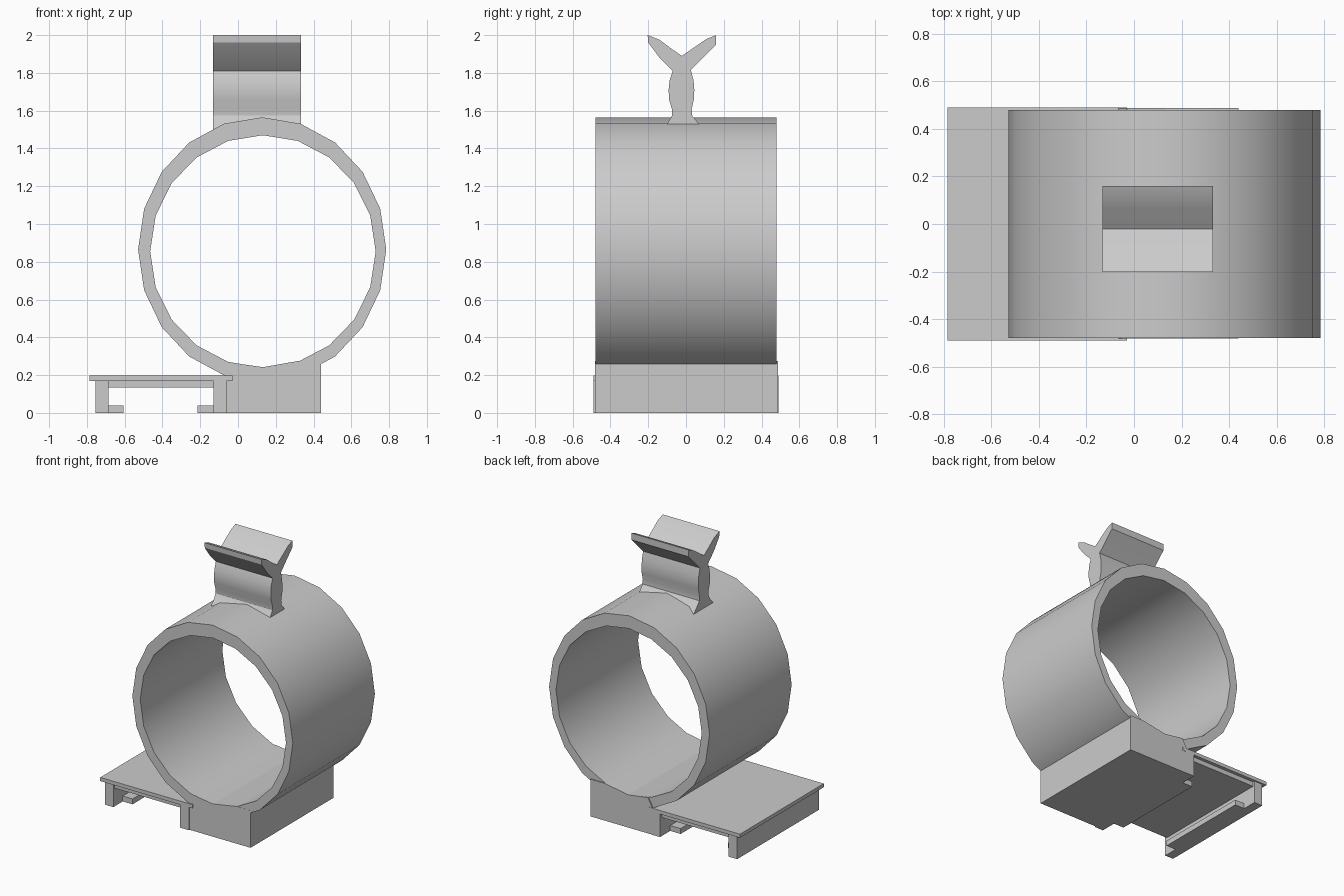
import bpy, bmesh, math

cube = bpy.data.objects.get("Cube")
if cube:
    bpy.data.objects.remove(cube, do_unlink=True)

grey = bpy.data.materials.new("light_grey")
grey.use_nodes = True
colour = (0.6, 0.6, 0.6, 1)
grey.diffuse_color = colour
grey.node_tree.nodes["Principled BSDF"].inputs["Base Color"].default_value = colour


def finish(name, bm, smooth=False):
    bmesh.ops.recalc_face_normals(bm, faces=bm.faces)
    mesh = bpy.data.meshes.new(name)
    bm.to_mesh(mesh)
    bm.free()
    mesh.materials.append(grey)
    obj = bpy.data.objects.new(name, mesh)
    bpy.context.collection.objects.link(obj)
    if smooth:
        bpy.ops.object.select_all(action='DESELECT')
        obj.select_set(True)
        bpy.context.view_layer.objects.active = obj
        bpy.ops.object.shade_smooth_by_angle(angle=math.radians(32))
    return obj


def prism(name, points, place, start, end, smooth=False):
    """Extrude a flat outline; place(a, b, depth) gives the 3D position."""
    bm = bmesh.new()
    face = bm.faces.new([bm.verts.new(place(a, b, start)) for a, b in points])
    moved = bmesh.ops.extrude_face_region(bm, geom=[face])["geom"]
    step = [place(0, 0, end)[i] - place(0, 0, start)[i] for i in range(3)]
    bmesh.ops.translate(bm, vec=step, verts=[g for g in moved if isinstance(g, bmesh.types.BMVert)])
    return finish(name, bm, smooth)


def along_y(a, b, depth):
    return (a, depth, b)


def along_x(a, b, depth):
    return (depth, a, b)


def box(name, x0, x1, z0, z1, half_y):
    return prism(name, [(x0, z0), (x1, z0), (x1, z1), (x0, z1)], along_y, -half_y, half_y)


# Twenty-sided holding ring, slightly thicker at top and bottom
bm = bmesh.new()
sides = 20
loops = []
for cx, cz, rx, rz, y in ((0.128, 0.865, 0.657, 0.70, -0.48), (0.128, 0.865, 0.657, 0.70, 0.48),
                          (0.132, 0.855, 0.597, 0.615, 0.48), (0.132, 0.855, 0.597, 0.615, -0.48)):
    angles = [math.tau * i / sides for i in range(sides)]
    loops.append([bm.verts.new((cx + rx * math.sin(a), y, cz + rz * math.cos(a))) for a in angles])
for k in range(4):
    a, b = loops[k], loops[(k + 1) % 4]
    for i in range(sides):
        j = (i + 1) % sides
        bm.faces.new((a[i], a[j], b[j], b[i]))
finish("holding_ring", bm, True)

# Block under the ring, hollowed to follow the bore
prism("base_block", [(-0.065, 0), (0.44, 0), (0.44, 0.275), (0.32, 0.275), (0.132, 0.242),
                     (-0.03, 0.265), (-0.065, 0.2)], along_y, -0.481, 0.488)

# Side tray: slotted clamp with inward lips
box("tray_plate", -0.785, -0.03, 0.17, 0.197, 0.49)
box("tray_ceiling", -0.69, -0.12, 0.135, 0.172, 0.465)
box("tray_outer_wall", -0.755, -0.685, 0, 0.172, 0.48)
box("tray_inner_wall", -0.13, -0.06, 0, 0.172, 0.49)
box("outer_lip", -0.69, -0.605, 0, 0.04, 0.37)
box("inner_lip", -0.215, -0.125, 0, 0.04, 0.37)

# Forked clip on top of the ring
clip = [(-0.13, 1.50), (0.10, 1.50), (0.06, 1.54), (0.032, 1.575), (0.03, 1.61), (0.042, 1.66),
        (0.044, 1.71), (0.04, 1.76), (0.026, 1.815), (0.085, 1.875), (0.16, 1.95), (0.16, 2.0),
        (0.11, 1.98), (0.065, 1.95), (-0.022, 1.89), (-0.08, 1.93), (-0.14, 1.975), (-0.203, 2.0),
        (-0.2, 1.96), (-0.14, 1.88), (-0.07, 1.81), (-0.087, 1.76), (-0.092, 1.71), (-0.09, 1.66),
        (-0.075, 1.61), (-0.073, 1.575), (-0.1, 1.53)]
prism("top_clip", clip, along_x, -0.132, 0.333, True)
